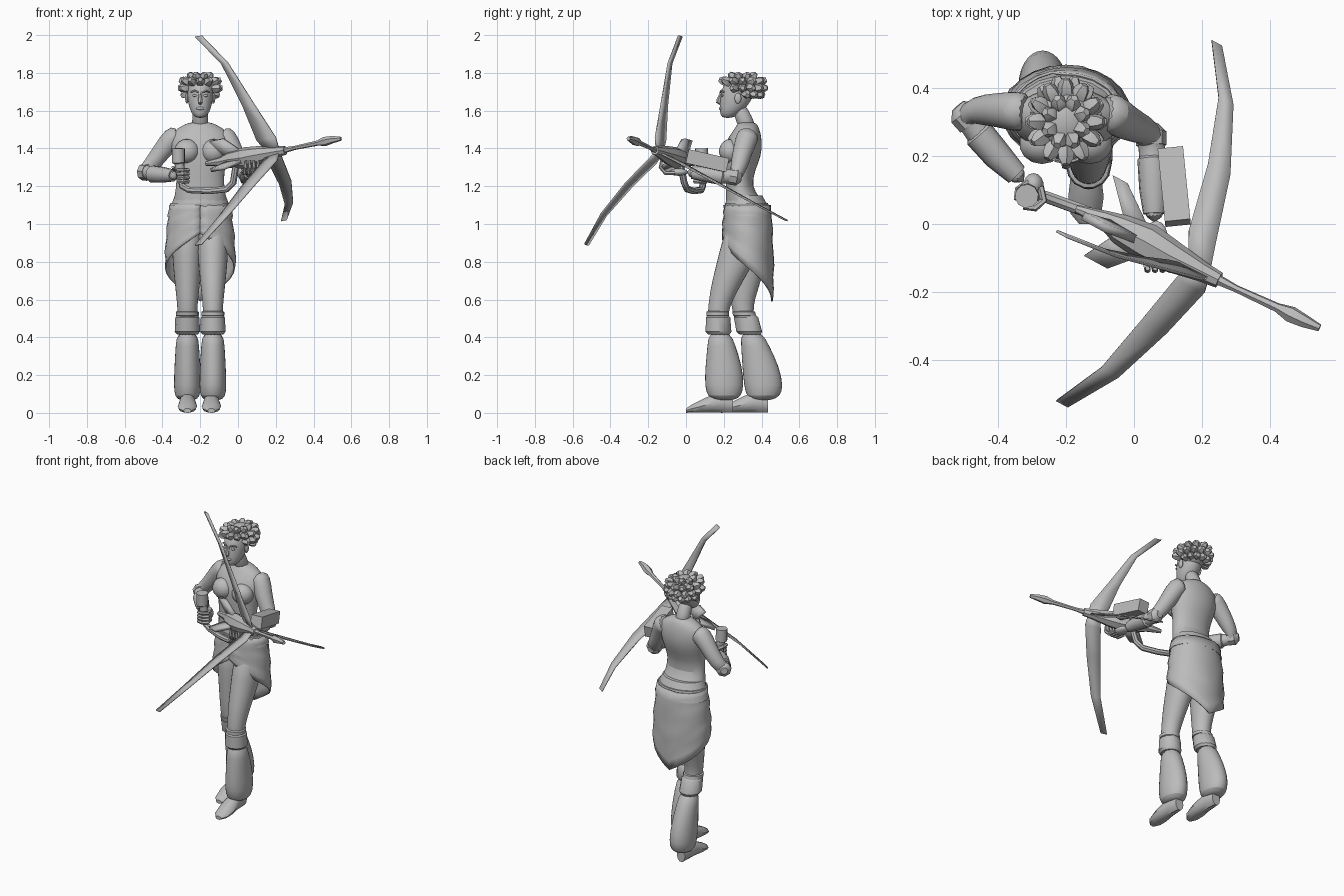
import bpy, bmesh, math
from mathutils import Vector, Matrix, Euler

if "Cube" in bpy.data.objects:
    bpy.data.objects.remove(bpy.data.objects["Cube"], do_unlink=True)

clay = bpy.data.materials.new("clay_grey")
clay.use_nodes = True
clay.diffuse_color = (0.5, 0.5, 0.5, 1)
clay.node_tree.nodes["Principled BSDF"].inputs["Base Color"].default_value = (0.5, 0.5, 0.5, 1)
parts = []
CX = -0.2  # body centre line


def finish(name, bm, subdivide=False, thickness=0):
    """Turn a bmesh into a named object with its modifiers."""
    bmesh.ops.recalc_face_normals(bm, faces=bm.faces)
    mesh = bpy.data.meshes.new(name)
    bm.to_mesh(mesh)
    bm.free()
    mesh.materials.append(clay)
    obj = bpy.data.objects.new(name, mesh)
    bpy.context.collection.objects.link(obj)
    if thickness:
        solid = obj.modifiers.new("thickness", "SOLIDIFY")
        solid.thickness = thickness
        solid.offset = 0
    if subdivide:
        obj.modifiers.new("smooth", "SUBSURF").levels = 1
        obj.modifiers["smooth"].render_levels = 1
    parts.append(obj)
    return obj


def skin(name, rings, closed=True, caps=True, **options):
    """Bridge a list of point rings with quads."""
    bm = bmesh.new()
    rows = [[bm.verts.new(p) for p in ring] for ring in rings]
    count = len(rows[0])
    for low, high in zip(rows, rows[1:]):
        for i in range(count if closed else count - 1):
            j = (i + 1) % count
            bm.faces.new((low[i], low[j], high[j], high[i]))
    if closed and caps:
        bm.faces.new(rows[0])
        bm.faces.new(rows[-1])
    return finish(name, bm, **options)


def ring(centre, u, v, sides):
    angles = [math.tau * i / sides for i in range(sides)]
    return [Vector(centre) + u * math.cos(a) + v * math.sin(a) for a in angles]


def column(name, rows, sides=14, subdivide=True):
    """Loft level ellipses given as (x, y, z, half width, half depth)."""
    return skin(name, [ring(r[:3], Vector((r[3], 0, 0)), Vector((0, r[4], 0)), sides)
                       for r in rows], subdivide=subdivide)


def tube(name, rows, sides=8, subdivide=False):
    """Loft circles given as (x, y, z, radius) along a path."""
    pts = [Vector(r[:3]) for r in rows]
    rings, u = [], None
    for i, p in enumerate(pts):
        t = (pts[min(i + 1, len(pts) - 1)] - pts[max(i - 1, 0)]).normalized()
        u = t.orthogonal() if u is None else u - t * u.dot(t)
        u.normalize()
        rings.append(ring(p, u * rows[i][3], t.cross(u) * rows[i][3], sides))
    return skin(name, rings, subdivide=subdivide)


def ball(name, centre, size):
    bm = bmesh.new()
    bmesh.ops.create_uvsphere(bm, u_segments=14, v_segments=9, radius=1,
                              matrix=Matrix.LocRotScale(Vector(centre), None, Vector(size)))
    return finish(name, bm)


# Torso, neck and bust
column("torso", [(CX, y, z, w, d) for z, y, w, d in [
    (0.95, .33, .15, .11), (1.08, .325, .15, .115), (1.14, .3, .14, .09), (1.2, .28, .128, .068),
    (1.28, .285, .128, .08), (1.36, .3, .15, .1), (1.43, .305, .165, .1), (1.49, .32, .15, .075),
    (1.525, .325, .09, .055), (1.54, .32, .05, .045)]], 18)
tube("neck", [(CX, .33, 1.5, .05), (CX, .31, 1.55, .043), (CX, .275, 1.63, .043)], 12, True)
for side, label in ((1, "left"), (-1, "right")):
    ball(label + "_bust", (CX + side * .07, .235, 1.385), (.068, .06, .065))

# Head and face
column("head", [(CX, y, z, w, d) for z, y, w, d in [
    (1.56, .22, .025, .032), (1.59, .235, .05, .057), (1.63, .255, .063, .078), (1.68, .27, .07, .09),
    (1.73, .28, .07, .087), (1.78, .28, .045, .055)]], 16)
tube("nose", [(CX, .186, 1.69, .008), (CX, .174, 1.66, .012), (CX, .172, 1.648, .014),
              (CX, .185, 1.636, .008)], 6)
ball("lips", (CX, .186, 1.612), (.022, .012, .01))
for side, label in ((1, "left"), (-1, "right")):
    ball(label + "_eye", (CX + side * .028, .192, 1.68), (.014, .008, .007))
    tube(label + "_brow", [(CX + side * .01, .182, 1.697, .005), (CX + side * .03, .187, 1.706, .006),
                           (CX + side * .05, .202, 1.698, .004)], 5)
    ball(label + "_ear", (CX + side * .07, .275, 1.665), (.01, .018, .028))

# Hair: a cap with rows of chunky locks
ball("hair_cap", (CX, .305, 1.725), (.082, .1, .07))
for row, (lift, count) in enumerate(((-.45, 14), (0, 14), (.45, 12), (.95, 8))):
    for i in range(count):
        turn = math.tau * (i + row % 2 / 2) / count
        if math.cos(turn) < (-.1 if row == 0 else -.55 if row == 1 else -2):
            continue  # leave the face open
        out = Vector((math.sin(turn) * math.cos(lift), math.cos(turn) * math.cos(lift), math.sin(lift)))
        reach = .012 * ((i * 3 + row) % 3)
        path = []
        for along, radius in ((.55, .018), (.95, .026), (1.12 + reach * 4, .023), (1.3 + reach * 4, .012)):
            spot = Vector((CX, .3, 1.72)) + Vector((out.x * .088, out.y * .1, out.z * .074)) * along
            path.append((*spot, radius))
        tube("hair_lock", path, 5)

# Hip wrap and open skirt, longest at the back
column("hip_wrap", [(CX, .31, 1.15, .135, .095), (CX, .318, 1.11, .15, .11), (CX, .32, 1.11, .158, .116),
                    (CX, .328, 1.04, .175, .125)], 18, False)
skirt = []
for step in range(9):
    t = step / 8
    line = []
    for i in range(25):
        a = (i / 24 * 2 - 1) * math.pi
        bottom = .59 + .36 * abs(a) / math.pi
        z = 1.1 * (1 - t) + bottom * t
        fold = .01 * ((t * 3 + .35 * math.sin(a)) % 1)
        belly = math.sin(min(1, (1.1 - z) / .3) * math.pi / 2)
        w, d = .155 + .022 * belly + fold, .115 + .015 * belly + fold
        line.append((CX + w * math.sin(a), .325 + d * math.cos(a), z))
    skirt.append(line)
skin("skirt", skirt, closed=False, thickness=.008)

# Legs, straps, cuffs and bell bottoms: z, left y, right y, half width, half depth
leg_rows = [(1.02, .32, .33, .085, .11), (.85, .285, .33, .085, .11), (.7, .22, .315, .07, .085),
            (.6, .185, .3, .058, .065), (.53, .168, .3, .053, .055), (.45, .172, .32, .05, .055)]
strap_rows = [(.54, .168, .305, .05, .05), (.535, .168, .305, .061, .062), (.515, .168, .31, .061, .062),
              (.51, .168, .31, .05, .05)]
cuff_rows = [(.52, .17, .315, .05, .052), (.505, .17, .318, .064, .066), (.43, .172, .335, .067, .07),
             (.415, .175, .34, .055, .058)]
bell_rows = [(.43, .178, .345, .055, .06), (.36, .187, .365, .064, .075), (.25, .2, .395, .07, .1),
             (.14, .203, .412, .075, .108), (.085, .203, .41, .068, .09), (.065, .203, .4, .04, .05)]
for label, x, pick in (("left", -.133, 1), ("right", -.268, 2)):
    for part, rows, soft in (("leg", leg_rows, True), ("knee_strap", strap_rows, False),
                             ("cuff", cuff_rows, False), ("bell_bottom", bell_rows, True)):
        column(label + "_" + part, [(x, r[pick], r[0], r[3], r[4]) for r in rows], 14, soft)
    toe = 0 if pick == 1 else .185
    skin(label + "_shoe", [ring((x - .008 * (pick == 1), toe + y, h), Vector((w, 0, 0)), Vector((0, 0, h)), 10)
                           for y, w, h in ((0, .02, .012), (.03, .045, .022), (.08, .052, .035),
                                           (.14, .045, .05), (.2, .042, .055), (.25, .03, .045))])

# Arms
arms = {"left": [(-.09, .33, 1.47, .058), (-.06, .325, 1.46, .062), (-.03, .3, 1.39, .055), (.02, .28, 1.3, .047),
                 (.05, .26, 1.25, .042), (.055, .2, 1.25, .042), (.058, .1, 1.265, .04), (.06, 0, 1.275, .026)],
        "right": [(-.31, .33, 1.47, .058), (-.345, .33, 1.46, .062), (-.4, .335, 1.39, .052),
                  (-.46, .335, 1.31, .045), (-.495, .32, 1.275, .042), (-.46, .27, 1.265, .042),
                  (-.4, .2, 1.26, .04), (-.32, .12, 1.255, .026)]}
for label, rows in arms.items():
    tube(label + "_arm", rows, 12, True)
    tips = [Vector(r[:3]) for r in rows]
    # Bracer wrapped round the forearm, with an elbow plate
    tube(label + "_bracer", [(*tips[5], .038), (*tips[5].lerp(tips[6], .1), .046),
                             (*tips[6], .043), (*tips[6].lerp(tips[7], .7), .033)], 10)
    back = (tips[5] - tips[6]).normalized()
    tube(label + "_elbow_plate", [(*(tips[4] - back * .03), .045), (*(tips[4] + back * .01), .046),
                                  (*(tips[4] + back * .035), .022)], 8)

# Hands
ball("left_palm", (.065, -.04, 1.275), (.035, .05, .02))
ball("right_palm", (-.295, .115, 1.26), (.03, .035, .04))
for i in range(4):
    x = .03 + i * .022
    tube("left_finger", [(x, -.06, 1.27, .011), (x + .005, -.11, 1.27, .011), (x + .01, -.135, 1.3, .01),
                         (x + .01, -.13, 1.335, .007)], 6)
    z = 1.225 + i * .02
    tube("right_finger", [(-.275, .11, z, .011), (-.265, .07, z, .011), (-.29, .047, z, .011),
                          (-.325, .05, z, .008)], 6)
tube("left_thumb", [(.04, -.02, 1.28, .013), (.015, -.03, 1.31, .011), (.01, -.04, 1.34, .008)], 6)
tube("right_thumb", [(-.31, .12, 1.28, .013), (-.34, .1, 1.295, .011), (-.345, .07, 1.3, .008)], 6)

# Weapon: grip, feed pipe, body and long spike
tube("grip", [(-.3, .09, 1.22, .024), (-.31, .085, 1.32, .026), (-.315, .085, 1.325, .035),
              (-.315, .082, 1.4, .035)], 10)
tube("feed_pipe", [(-.3, .09, 1.24, .018), (-.295, .088, 1.2, .018), (-.26, .08, 1.18, .018),
                   (-.15, .04, 1.175, .018), (-.06, .005, 1.185, .018), (-.025, -.01, 1.22, .018),
                   (-.01, -.03, 1.32, .018)], 8)
tube("weapon_body", [(-.17, .045, 1.32, .012), (-.09, .015, 1.33, .026), (-.04, -.015, 1.34, .045),
                     (.04, -.055, 1.35, .057), (.11, -.095, 1.365, .048), (.2, -.14, 1.382, .03),
                     (.25, -.165, 1.39, .024)], 8)
tube("spike", [(.22, -.15, 1.385, .018), (.3, -.19, 1.403, .011), (.42, -.245, 1.428, .014),
               (.46, -.265, 1.437, .025), (.5, -.285, 1.447, .02), (.545, -.305, 1.452, .011)], 6)

# Blades and tail fins, their width along the weapon axis
axis = Vector((.35, -.19, .06)).normalized()


def blade(name, rows, thickness):
    edges = []
    for x, y, z, width in rows:
        half = axis * width / 2
        edges.append([Vector((x, y, z)) - half, Vector((x, y, z)) + half])
    return skin(name, edges, closed=False, thickness=thickness)


blade("upper_blade", [(-.21, -.03, 1.995, .04), (-.07, -.085, 1.85, .04), (.055, -.115, 1.63, .07),
                      (.15, -.135, 1.45, .115), (.19, -.14, 1.38, .07)], .008)
blade("front_blade", [(-.21, -.527, .89, .04), (-.07, -.435, 1.05, .06), (.06, -.3, 1.21, .085),
                      (.165, -.18, 1.33, .095), (.19, -.14, 1.38, .07)], .008)
blade("rear_blade", [(.243, .53, 1.02, .035), (.27, .36, 1.11, .05), (.25, .16, 1.22, .075),
                     (.2, -.04, 1.33, .09), (.19, -.14, 1.38, .07)], .008)
blade("top_fin", [(-.01, -.03, 1.36, .12), (-.115, .005, 1.445, .08)], .025)
blade("front_fin", [(.01, -.05, 1.34, .12), (-.11, -.11, 1.29, .08)], .02)
blade("rear_fin", [(.02, -.03, 1.34, .1), (-.04, .13, 1.31, .05)], .02)

# Ammunition box beside the forearm
bm = bmesh.new()
bmesh.ops.create_cube(bm, size=1, matrix=Matrix.LocRotScale(
    Vector((.118, .11, 1.335)), Euler((-.22, 0, .1)), Vector((.075, .22, .075))))
finish("ammunition_box", bm)

# Smooth shading that keeps hard edges
bpy.ops.object.select_all(action="DESELECT")
for obj in parts:
    obj.select_set(True)
bpy.context.view_layer.objects.active = parts[0]
bpy.ops.object.shade_smooth_by_angle(angle=math.radians(38))
